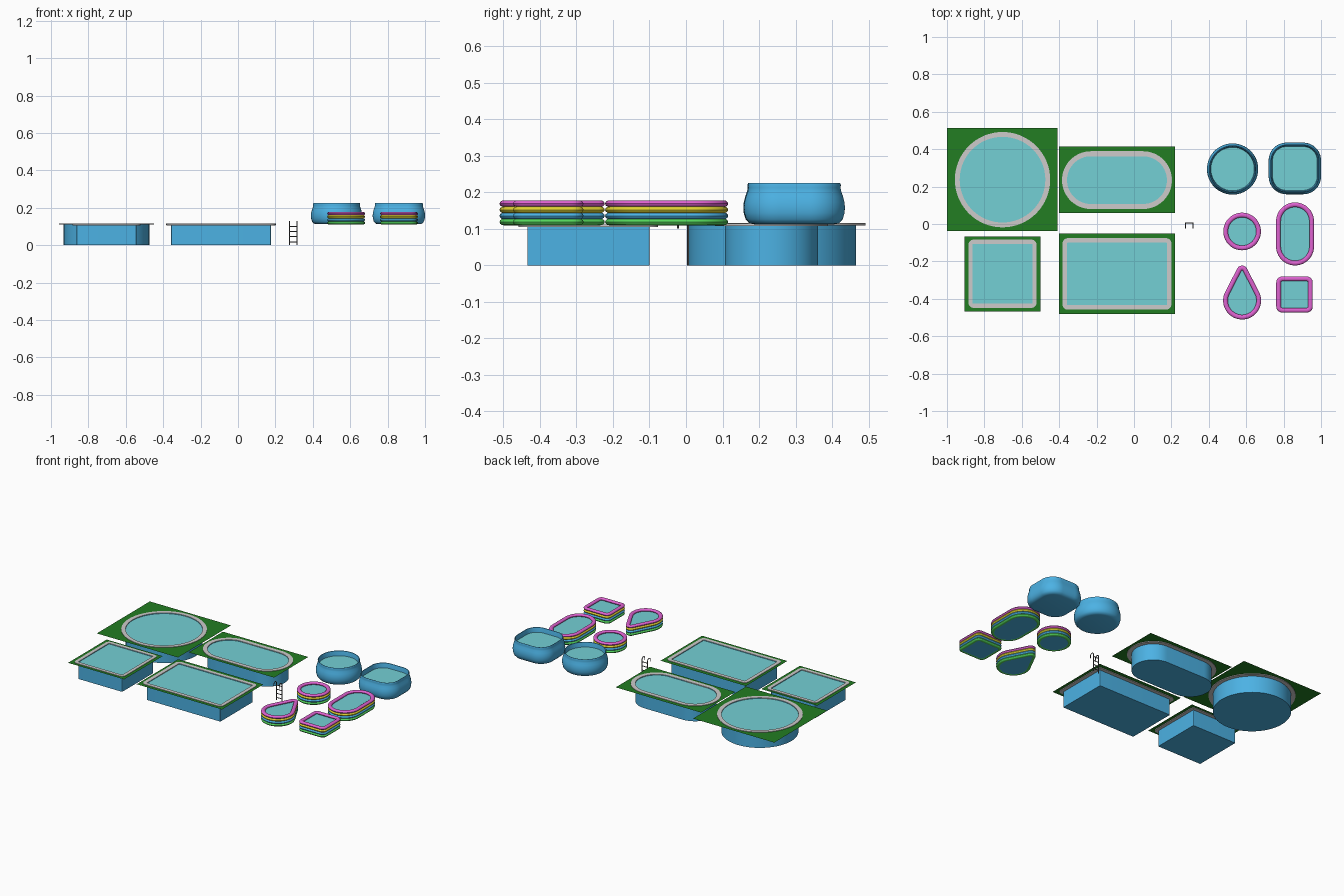
import bpy, bmesh, math
from mathutils import Vector

if "Cube" in bpy.data.objects:
    bpy.data.objects.remove(bpy.data.objects["Cube"])


def material(name, rgb):
    lin = [((c / 255 + 0.055) / 1.055) ** 2.4 for c in rgb]
    m = bpy.data.materials.new(name)
    m.diffuse_color = (*lin, 1)
    m.use_nodes = True
    m.node_tree.nodes["Principled BSDF"].inputs["Base Color"].default_value = m.diffuse_color
    return m


BLUE = material("pool_blue", (76, 178, 228))
WATER = material("water_teal", (116, 208, 213))
GRASS = material("grass_green", (34, 125, 34))
STONE = material("stone_grey", (205, 203, 203))
PINK = material("ring_magenta", (222, 98, 208))
YELLOW = material("ring_yellow", (222, 210, 50))
LIME = material("ring_green", (84, 214, 92))
METAL = material("ladder_grey", (90, 90, 92))


def finish(name, bm, mat, smooth=True):
    me = bpy.data.meshes.new(name)
    bm.to_mesh(me)
    bm.free()
    me.materials.append(mat)
    ob = bpy.data.objects.new(name, me)
    bpy.context.collection.objects.link(ob)
    if smooth:
        bpy.ops.object.select_all(action='DESELECT')
        ob.select_set(True)
        bpy.context.view_layer.objects.active = ob
        bpy.ops.object.shade_smooth_by_angle(angle=math.radians(40))
    return ob


def rrect(cx, cy, hx, hy, r, n=16):
    """Rounded rectangle outline, counter-clockwise (circle when r = hx = hy)."""
    pts = []
    for k, (sx, sy) in enumerate([(1, 1), (-1, 1), (-1, -1), (1, -1)]):
        for i in range(n + 1):
            a = (k + i / n) * math.pi / 2
            p = Vector((cx + sx * (hx - r) + r * math.cos(a),
                        cy + sy * (hy - r) + r * math.sin(a)))
            if not pts or (p - pts[-1]).length > 1e-5:
                pts.append(p)
    if (pts[0] - pts[-1]).length < 1e-5:
        pts.pop()
    return pts


def drop(cx, cy, R, r, d, n=40):
    """Teardrop: big circle with a small round tip d above it."""
    a = math.asin((R - r) / d)
    tip = [(cx + r * math.cos(t), cy + d + r * math.sin(t))
           for t in (a + (math.pi - 2 * a) * i / 10 for i in range(11))]
    body = [(cx + R * math.cos(t), cy + R * math.sin(t))
            for t in (math.pi - a + (math.pi + 2 * a) * i / n for i in range(n + 1))]
    return [Vector(p) for p in tip + body]


def offset(pts, d):
    out = []
    for i, p in enumerate(pts):
        e1 = (p - pts[i - 1]).normalized()
        e2 = (pts[(i + 1) % len(pts)] - p).normalized()
        n1, n2 = Vector((e1.y, -e1.x)), Vector((e2.y, -e2.x))
        out.append(p + (n1 + n2) * (d / (1 + n1.dot(n2))))
    return out


def loft(name, pts, profile, mat, closed=False, floor=False):
    """Sweep a profile of (outward offset, z) around an outline."""
    bm = bmesh.new()
    loops = [[bm.verts.new((q.x, q.y, z)) for q in offset(pts, d)] for d, z in profile]
    n = len(pts)
    for j in range(len(loops) if closed else len(loops) - 1):
        a, b = loops[j], loops[(j + 1) % len(loops)]
        for i in range(n):
            k = (i + 1) % n
            bm.faces.new((a[i], a[k], b[k], b[i]))
    if floor:
        bm.faces.new(loops[0][::-1])
    if closed:
        bmesh.ops.recalc_face_normals(bm, faces=bm.faces)
    return finish(name, bm, mat)


def sheet(name, pts, z, mat, hole=None):
    """Flat sheet, optionally with a hole."""
    bm = bmesh.new()
    edges = []
    for ring in [pts] + ([hole] if hole else []):
        vs = [bm.verts.new((p.x, p.y, z)) for p in ring]
        if not hole:
            bm.faces.new(vs)
        else:
            edges += [bm.edges.new((vs[i - 1], vs[i])) for i in range(len(vs))]
    if hole:
        bmesh.ops.triangle_fill(bm, use_beauty=True, edges=edges, normal=(0, 0, 1))
    for f in bm.faces:
        f.normal_update()
        if f.normal.z < 0:
            f.normal_flip()
    return finish(name, bm, mat, False)


# Sunken pools: basin, water, stone rim and a lawn sheet with a hole
sunken = [
    ("round", (-0.703, 0.237, 0.229, 0.229, 0.229), 0.026, 0.116, (-1.0, -0.41, -0.037, 0.513)),
    ("oblong", (-0.091, 0.2345, 0.267, 0.1275, 0.1275), 0.027, 0.115, (-0.40, 0.22, 0.06, 0.415)),
    ("square", (-0.703, -0.266, 0.16, 0.16, 0.004), 0.022, 0.112, (-0.907, -0.50, -0.467, -0.067)),
    ("rectangle", (-0.091, -0.267, 0.267, 0.167, 0.004), 0.024, 0.112, (-0.40, 0.22, -0.48, -0.05)),
]
for name, shape, w, top, (x0, x1, y0, y1) in sunken:
    line = rrect(*shape)
    loft(name + "_basin", line, [(0, 0), (0, top - 0.002)], BLUE, floor=True)
    sheet(name + "_water", line, top - 0.005, WATER)
    loft(name + "_rim", line, [(0, top - 0.007), (w, top - 0.007), (w, top), (0, top)], STONE, closed=True)
    lawn = [Vector(p) for p in ((x0, y0), (x1, y0), (x1, y1), (x0, y1))]
    sheet(name + "_lawn", lawn, top - 0.003, GRASS, hole=offset(line, w - 0.003))

# Tall inflated pools with a bulging wall
bulge = [(-0.03, 0.112), (-0.016, 0.115), (-0.006, 0.126), (-0.001, 0.143), (0, 0.158),
         (-0.001, 0.172), (-0.005, 0.188), (-0.010, 0.202), (-0.012, 0.212), (-0.011, 0.220),
         (-0.013, 0.225), (-0.016, 0.224), (-0.019, 0.210), (-0.022, 0.185)]
for name, shape in [("round_inflated", (0.527, 0.294, 0.137, 0.137, 0.137)),
                    ("soft_square_inflated", (0.86, 0.297, 0.14, 0.138, 0.095))]:
    line = rrect(*shape)
    loft(name + "_wall", line, bulge, BLUE, floor=True)
    sheet(name + "_water", offset(line, -0.021), 0.194, WATER)

# Paddling pools made of four stacked rings (outlines follow the tube centre)
T, H = 0.0125, 0.0092
paddling = {
    "round_paddling": rrect(0.578, -0.04, 0.088, 0.088, 0.088),
    "oblong_paddling": rrect(0.861, -0.053, 0.089, 0.156, 0.089),
    "drop_paddling": drop(0.578, -0.409, 0.089, 0.017, 0.157),
    "square_paddling": rrect(0.858, -0.377, 0.085, 0.084, 0.02, 8),
}
for name, line in paddling.items():
    for i, (col, mat) in enumerate([("green", LIME), ("blue", BLUE), ("yellow", YELLOW), ("magenta", PINK)]):
        z = 0.1185 + i * 0.0167
        tube = [(T * math.cos(k * math.pi / 6), z + H * math.sin(k * math.pi / 6)) for k in range(12)]
        loft(f"{name}_{col}_ring", line, tube, mat, closed=True)
    loft(name + "_floor", line, [(-0.002, 0.111), (-0.002, 0.114)], BLUE, floor=True)
    sheet(name + "_water", offset(line, -0.004), 0.163, WATER)


def tube_path(name, pts, radius):
    cu = bpy.data.curves.new(name, 'CURVE')
    cu.dimensions = '3D'
    cu.bevel_depth = radius
    cu.bevel_resolution = 2
    cu.use_fill_caps = True
    sp = cu.splines.new('POLY')
    sp.points.add(len(pts) - 1)
    for p, q in zip(sp.points, pts):
        p.co = (*q, 1)
    cu.materials.append(METAL)
    ob = bpy.data.objects.new(name, cu)
    bpy.context.collection.objects.link(ob)
    bpy.ops.object.select_all(action='DESELECT')
    ob.select_set(True)
    bpy.context.view_layer.objects.active = ob
    bpy.ops.object.convert(target='MESH')


# Ladder: two hooked rails and four rungs
for side, x in (("left", 0.275), ("right", 0.315)):
    hook = [(x, -0.008 + 0.014 * math.cos(a), 0.112 + 0.014 * math.sin(a))
            for a in (math.pi * i / 10 for i in range(11))]
    tube_path(side + "_ladder_rail", [(x, 0.006, 0)] + hook + [(x, -0.022, 0.1)], 0.0026)
for i in range(4):
    z = 0.018 + i * 0.027
    tube_path(f"ladder_rung_{i + 1}", [(0.275, 0.006, z), (0.315, 0.006, z)], 0.0026)
